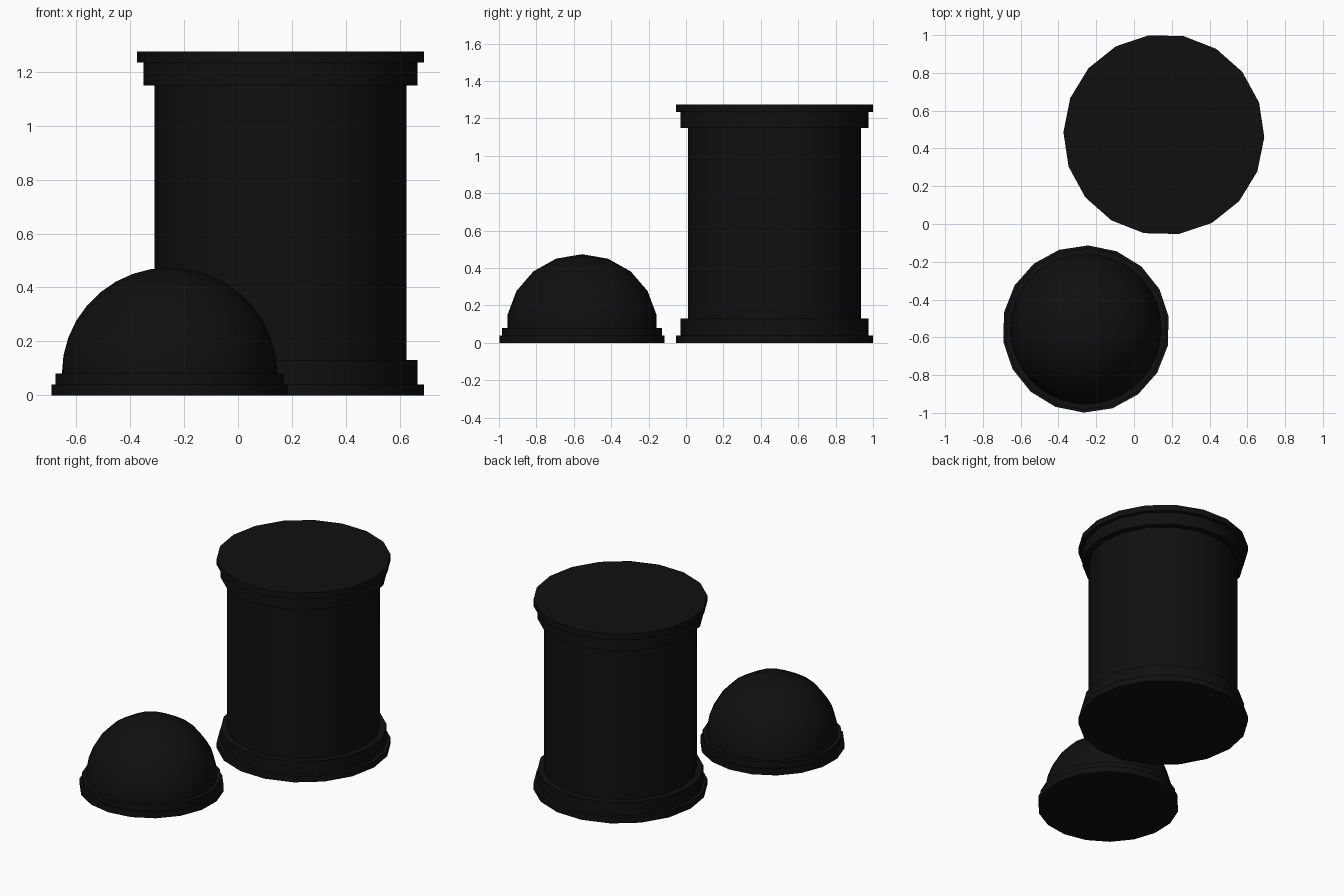
import bpy, bmesh, math
from mathutils import Matrix, Vector

if "Cube" in bpy.data.objects:
    bpy.data.objects.remove(bpy.data.objects["Cube"])

SIDES = 18

black = bpy.data.materials.new("black_paint")
black.diffuse_color = (0.005, 0.005, 0.005, 1)
black.use_nodes = True
black.node_tree.nodes["Principled BSDF"].inputs["Base Color"].default_value = black.diffuse_color


def finish(name, bm, loc):
    """Turn a bmesh into a smooth-shaded black object."""
    bmesh.ops.recalc_face_normals(bm, faces=bm.faces)
    mesh = bpy.data.meshes.new(name)
    bm.to_mesh(mesh)
    bm.free()
    mesh.materials.append(black)
    obj = bpy.data.objects.new(name, mesh)
    obj.location = loc
    bpy.context.collection.objects.link(obj)
    bpy.ops.object.select_all(action='DESELECT')
    obj.select_set(True)
    bpy.context.view_layer.objects.active = obj
    bpy.ops.object.shade_smooth_by_angle(angle=math.radians(30))
    return obj


def drum(name, x, y, z0, z1, r, turn):
    """Upright capped cylinder between two heights."""
    bm = bmesh.new()
    ring = [bm.verts.new((r * math.cos(a), r * math.sin(a), 0))
            for a in (math.radians(turn + 360 * i / SIDES) for i in range(SIDES))]
    base = bm.faces.new(ring)
    top = bmesh.ops.extrude_face_region(bm, geom=[base], use_keep_orig=True)
    bmesh.ops.translate(bm, vec=(0, 0, z1 - z0),
                        verts=[v for v in top["geom"] if isinstance(v, bmesh.types.BMVert)])
    return finish(name, bm, (x, y, z0))


# Tall column with stepped foot and stepped cap
for name, z0, z1, r in [
    ("column_foot", 0.0, 0.04, 0.532),
    ("column_lower_collar", 0.04, 0.13, 0.508),
    ("column_body", 0.13, 1.15, 0.468),
    ("column_upper_collar", 1.15, 1.235, 0.508),
    ("column_cap", 1.235, 1.275, 0.532),
]:
    drum(name, 0.158, 0.473, z0, z1, r, -1.4)

# Stepped plinth under the dome
DX, DY = -0.2545, -0.556
drum("dome_foot", DX, DY, 0.0, 0.04, 0.4425, 8.5)
drum("dome_collar", DX, DY, 0.04, 0.08, 0.428, 8.5)

# Half-sphere dome, its poles lying sideways along x
bm = bmesh.new()
bmesh.ops.create_uvsphere(bm, u_segments=SIDES, v_segments=18, radius=1)
turn = Matrix.Rotation(math.radians(-90), 4, 'Y') @ Matrix.Rotation(math.radians(10), 4, 'Z')
bmesh.ops.transform(bm, matrix=turn, verts=bm.verts)
bmesh.ops.bisect_plane(bm, geom=bm.verts[:] + bm.edges[:] + bm.faces[:], dist=1e-4,
                       plane_co=Vector((0, 0, 0)), plane_no=Vector((0, 0, 1)),
                       clear_inner=True)
bmesh.ops.holes_fill(bm, edges=[e for e in bm.edges if e.is_boundary], sides=0)
bmesh.ops.scale(bm, vec=(0.399, 0.405, 0.394), verts=bm.verts)
finish("dome", bm, (DX, DY, 0.08))
